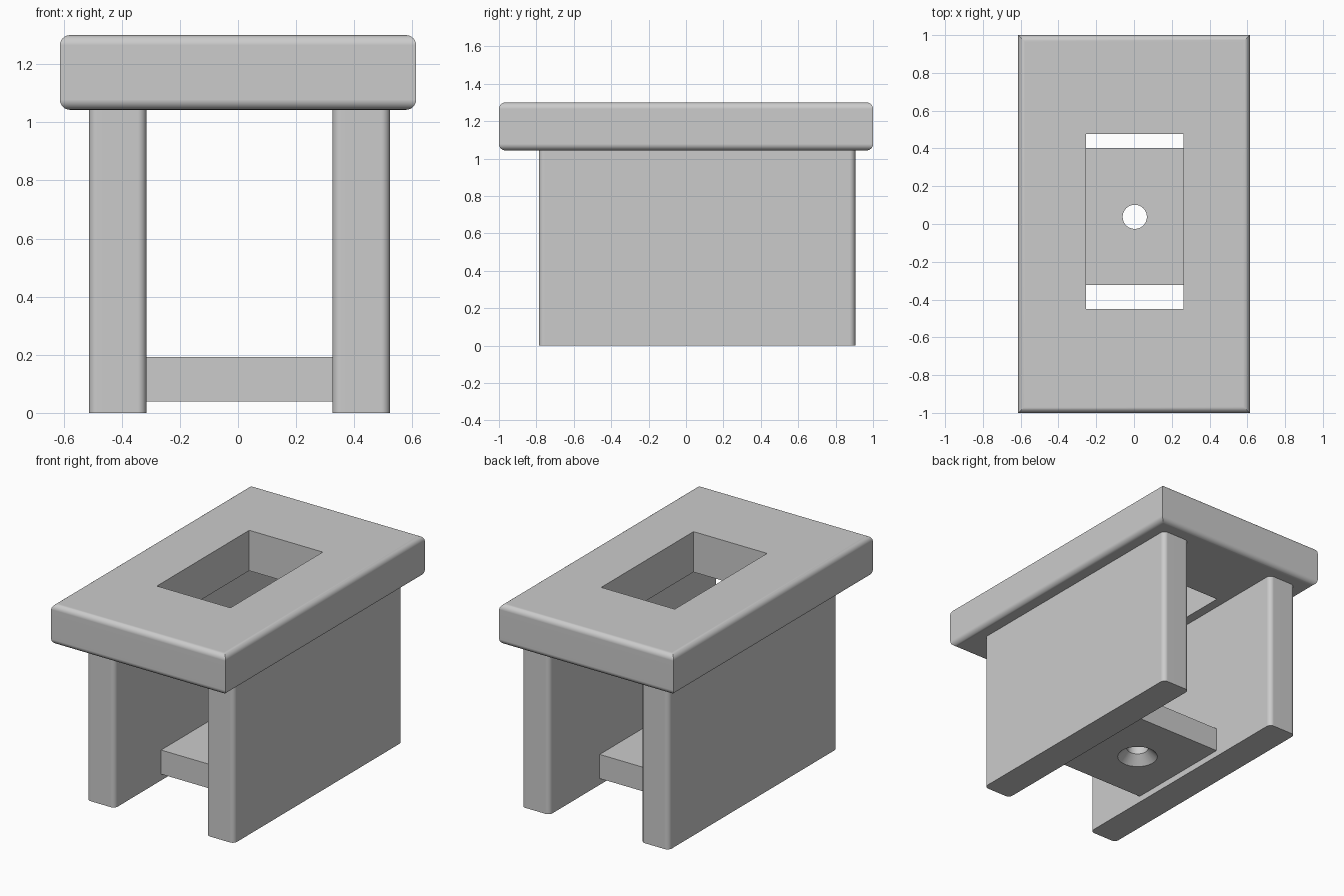
import bpy
import bmesh
import math
from mathutils import Matrix, Vector

default = bpy.data.objects.get("Cube")
if default:
    bpy.data.objects.remove(default, do_unlink=True)

grey = bpy.data.materials.new("plain grey")
grey.use_nodes = True
colour = (0.6, 0.6, 0.6, 1)
grey.diffuse_color = colour
grey.node_tree.nodes["Principled BSDF"].inputs["Base Color"].default_value = colour


def finish(name, bm):
    """Turn a bmesh into a grey object."""
    mesh = bpy.data.meshes.new(name)
    bm.to_mesh(mesh)
    bm.free()
    mesh.materials.append(grey)
    obj = bpy.data.objects.new(name, mesh)
    bpy.context.collection.objects.link(obj)
    return obj


def box(name, low, high, radius=0, round_vertical=False):
    """Box between two corners, rounding its upright or its level edges."""
    low, high = Vector(low), Vector(high)
    bm = bmesh.new()
    bmesh.ops.create_cube(bm, size=1)
    bmesh.ops.scale(bm, vec=high - low, verts=bm.verts)
    bmesh.ops.translate(bm, vec=(low + high) / 2, verts=bm.verts)
    if radius:
        edges = []
        for e in bm.edges:
            upright = abs(e.verts[0].co.z - e.verts[1].co.z) > 0.001
            if upright == round_vertical:
                edges.append(e)
        bmesh.ops.bevel(bm, geom=edges, offset=radius, segments=6,
                        profile=0.5, affect='EDGES')
    return finish(name, bm)


def cone(name, centre, bottom, top, r_bottom, r_top):
    """Upright cone or cylinder between two heights."""
    bm = bmesh.new()
    place = Matrix.Translation((*centre, (bottom + top) / 2))
    bmesh.ops.create_cone(bm, cap_ends=True, segments=48, radius1=r_bottom,
                          radius2=r_top, depth=top - bottom, matrix=place)
    return finish(name, bm)


def activate(obj):
    bpy.ops.object.select_all(action='DESELECT')
    obj.select_set(True)
    bpy.context.view_layer.objects.active = obj


def cut(obj, cutter):
    """Subtract the cutter, then discard it."""
    cutter.hide_render = True
    mod = obj.modifiers.new("cut", 'BOOLEAN')
    mod.operation = 'DIFFERENCE'
    mod.solver = 'EXACT'
    mod.object = cutter
    activate(obj)
    bpy.ops.object.modifier_apply(modifier=mod.name)
    bpy.data.objects.remove(cutter, do_unlink=True)


def smooth(obj):
    activate(obj)
    bpy.ops.object.shade_smooth_by_angle(angle=math.radians(25))
    mod = obj.modifiers.new("flat faces", 'WEIGHTED_NORMAL')
    mod.keep_sharp = True


# Thick top with a rectangular opening
top = box("top_slab", (-0.613, -1, 1.043), (0.613, 1, 1.3), 0.035)
cut(top, box("opening_cutter", (-0.255, -0.45, 0.9), (0.262, 0.477, 1.5)))

# Two solid side panels with rounded upright edges
legs = []
for name, x in (("right_side_panel", -0.513), ("left_side_panel", 0.325)):
    legs.append(box(name, (x, -0.787, 0), (x + 0.198, 0.905, 1.043), 0.03, True))

# Low shelf with a hole countersunk from beneath
shelf = box("lower_shelf", (-0.315, -0.322, 0.04), (0.325, 0.402, 0.193))
hole = (0.004, 0.038)
cut(shelf, cone("hole_cutter", hole, -0.1, 0.4, 0.064, 0.064))
cut(shelf, cone("countersink_cutter", hole, 0.02, 0.1, 0.14, 0.06))

for part in (top, shelf, *legs):
    smooth(part)
